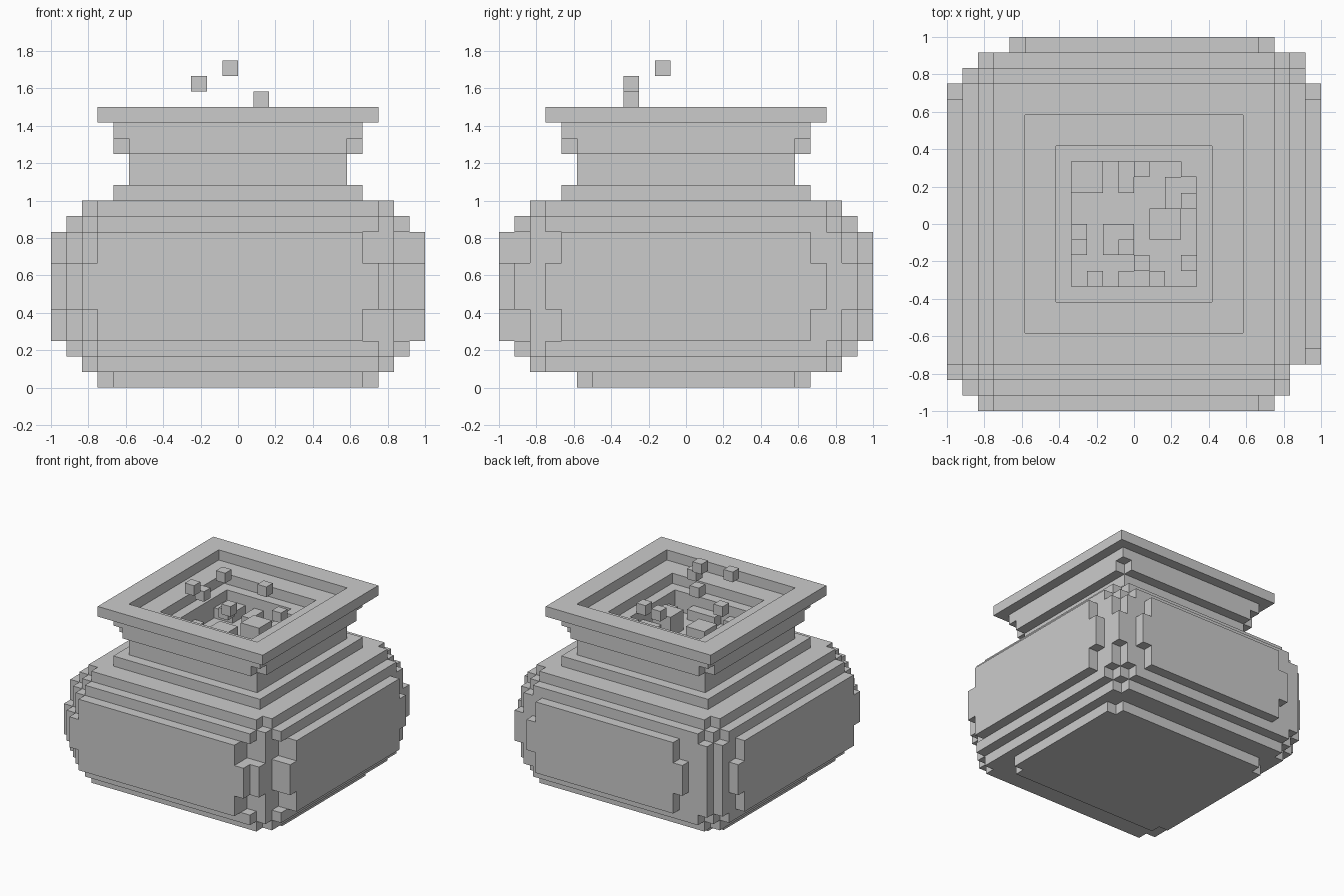
import bpy
import bmesh

if "Cube" in bpy.data.objects:
    bpy.data.objects.remove(bpy.data.objects["Cube"], do_unlink=True)

U = 1 / 12  # one block
grey = bpy.data.materials.new("plain_grey")
grey.use_nodes = True
color = (0.6, 0.6, 0.6, 1)
grey.diffuse_color = color
grey.node_tree.nodes["Principled BSDF"].inputs["Base Color"].default_value = color


def finish(name, bm):
    bmesh.ops.recalc_face_normals(bm, faces=bm.faces)
    bmesh.ops.scale(bm, vec=(U, U, U), verts=bm.verts)
    mesh = bpy.data.meshes.new(name)
    bm.to_mesh(mesh)
    bm.free()
    mesh.materials.append(grey)
    obj = bpy.data.objects.new(name, mesh)
    bpy.context.collection.objects.link(obj)


def steps(size, *cuts):
    """Stepped corner from the x side to the y side; cuts are (x, y) inner corners."""
    path = []
    x = size
    for inner_x, y in cuts:
        path += [(x, y), (inner_x, y)]
        x = inner_x
    return path + [(x, size)]


def outline(back_right, back_left, front_left, front_right):
    pts = [(x, y) for x, y in back_right]
    pts += [(-x, y) for x, y in reversed(back_left)]
    pts += [(-x, -y) for x, y in front_left]
    pts += [(x, -y) for x, y in reversed(front_right)]
    return pts


def square(h):
    return outline(*[[(h, h)]] * 4)


def slab(name, low, high, pts, hole=0):
    """Extrude an outline, optionally with a square hole."""
    bm = bmesh.new()
    edges = []
    for ring in [pts] + ([square(hole)] if hole else []):
        vs = [bm.verts.new((x, y, low)) for x, y in ring]
        edges += [bm.edges.new((v, vs[i - 1])) for i, v in enumerate(vs)]
    bmesh.ops.triangle_fill(bm, edges=edges, use_beauty=True)
    grown = bmesh.ops.extrude_face_region(bm, geom=bm.faces[:], use_keep_orig=True)
    moved = [g for g in grown["geom"] if isinstance(g, bmesh.types.BMVert)]
    bmesh.ops.translate(bm, vec=(0, 0, high - low), verts=moved)
    finish(name, bm)


def block(name, x, y, z, w=1, d=1, h=1):
    bm = bmesh.new()
    bmesh.ops.create_cube(bm, size=1)
    bmesh.ops.scale(bm, vec=(w, d, h), verts=bm.verts)
    bmesh.ops.translate(bm, vec=(x + w / 2, y + d / 2, z + h / 2), verts=bm.verts)
    finish(name, bm)


# Foot of the pot, slightly narrower front to back
back = [(9, 7), (8, 7), (8, 8)]
front = [(9, 6), (8, 6), (8, 7)]
slab("foot", 0, 1, outline(back, back, front, front))

# Rounded belly with worn, stepped corners
narrow = outline(*[steps(10, (9, 9))] * 4)
wide = outline(*[steps(11, (10, 9), (9, 10))] * 4)
shoulder = outline(
    steps(12, (11, 8), (10, 10), (8, 11)),
    steps(12, (11, 8), (10, 10), (7, 11)),
    steps(12, (11, 9), (10, 10), (9, 11)),
    steps(12, (10, 8), (8, 10)))
middle = outline(
    steps(12, (11, 9), (9, 11)),
    steps(12, (11, 9), (10, 10), (8, 11)),
    steps(12, (11, 10), (10, 11)),
    steps(12, (10, 9), (9, 11)))
slab("belly_base", 1, 2, narrow)
slab("belly_lower_step", 2, 3, wide)
slab("belly_lower", 3, 5, shoulder)
slab("belly_middle", 5, 8, middle)
slab("belly_upper", 8, 10, shoulder)
slab("belly_upper_step", 10, 11, wide)
slab("belly_top", 11, 12, narrow)

# Neck and flared rim around the stepped well
slab("collar", 12, 13, square(8))
slab("neck", 13, 15, square(7), 4)
slab("neck_flare", 15, 16, outline(*[steps(8, (7, 7))] * 4), 4)
slab("rim_support", 16, 17, square(8), 5)
slab("rim", 17, 18, square(9), 7)

# Contents: uneven surface lumps (x, y, width, depth, height)
lumps = [(-4, 2, 2, 2, 1), (-1, 2, 1, 2, 1), (2, 1, 2, 2, 1), (3, 3, 1, 1, 2),
         (-2, -2, 2, 2, 1), (1, -1, 2, 2, 2), (-1, -4, 3, 1, 1),
         (-3, -4, 1, 1, 1), (3, -3, 1, 1, 1), (-4, -2, 1, 1, 1)]
block("liquid", -4, -4, 13, 8, 8, 1)
for x, y, w, d, h in lumps:
    block("surface_lump", x, y, 14, w, d, h)

# Bubbles drifting upwards
for x, y, z in [(-3, -4, 19), (-1, -2, 20), (1, -4, 18), (0, -3, 17),
                (0, 3, 17), (3, 1, 16), (-4, -1, 17)]:
    block("bubble", x, y, z)
